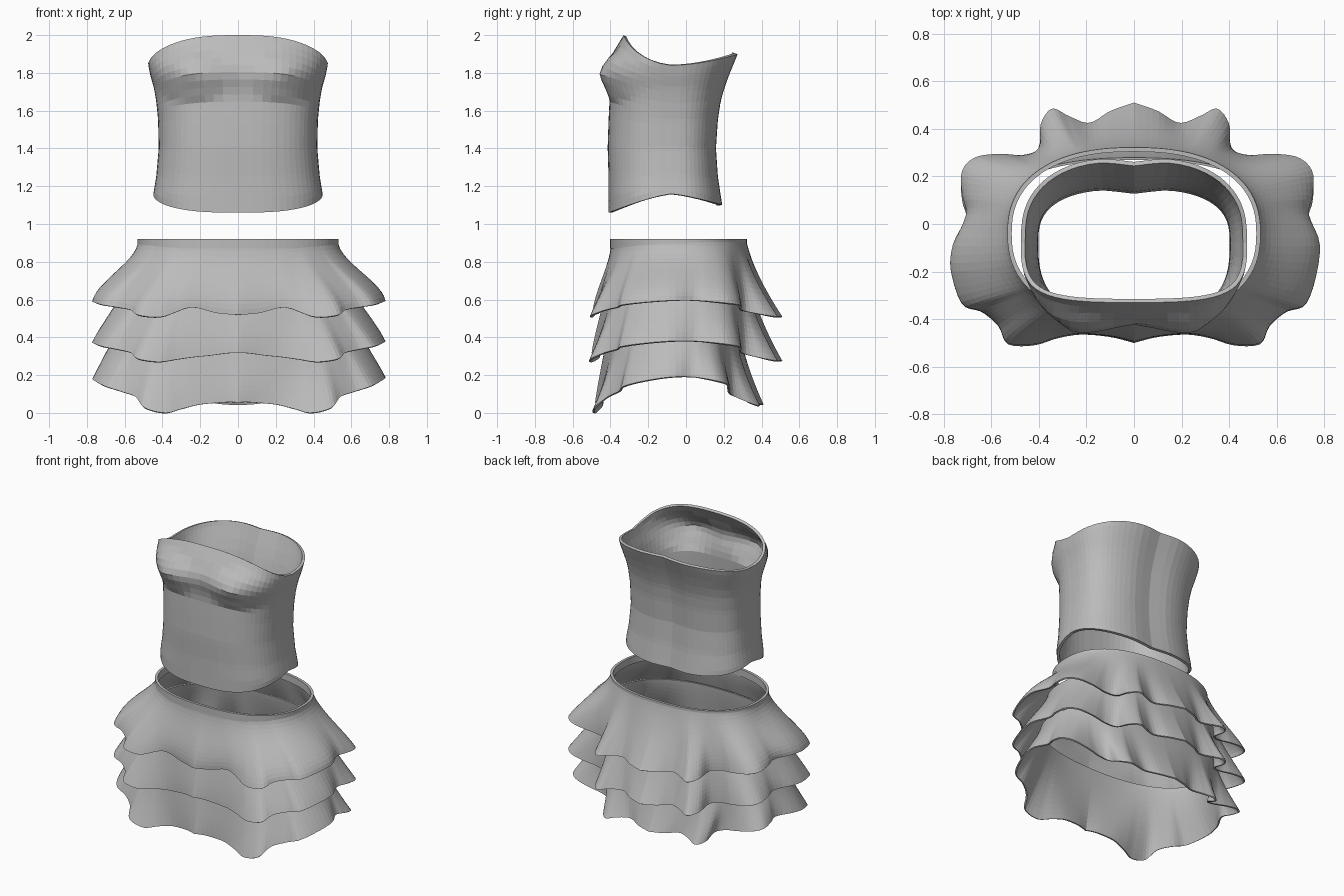
import bpy
import bmesh
from math import sin, cos, pi, exp, atan2, copysign, hypot

if "Cube" in bpy.data.objects:
    bpy.data.objects.remove(bpy.data.objects["Cube"], do_unlink=True)

grey = bpy.data.materials.new("plain_grey")
grey.use_nodes = True
grey.diffuse_color = (0.5, 0.5, 0.5, 1)
grey.node_tree.nodes["Principled BSDF"].inputs["Base Color"].default_value = (0.5, 0.5, 0.5, 1)


def spline(points, t):
    """Smooth value through rows of equal length, t from 0 to 1."""
    n = len(points) - 1
    i = min(int(t * n), n - 1)
    f = t * n - i
    a, b, c, d = (points[max(0, min(n, i + k))] for k in (-1, 0, 1, 2))
    return [q + f * (r - p + f * (2 * p - 5 * q + 4 * r - s + f * (3 * (q - r) + s - p))) / 2
            for p, q, r, s in zip(a, b, c, d)]


def at_height(rows, z):
    """Linear lookup of a row whose first value is its height."""
    for low, high in zip(rows, rows[1:]):
        if z <= high[0]:
            break
    f = max(0, min(1, (z - low[0]) / (high[0] - low[0])))
    return [p + f * (q - p) for p, q in zip(low, high)][1:]


def power(value, exponent):
    return copysign(abs(value) ** exponent, value)


def cloth(name, point, around, rings, thickness):
    """Closed band of cloth; point(u, v) gives a position, v = 0 is the bottom."""
    bm = bmesh.new()
    grid = [[bm.verts.new(point(i / around, j / rings)) for i in range(around)]
            for j in range(rings + 1)]
    for low, high in zip(grid, grid[1:]):
        for i in range(around):
            k = (i + 1) % around
            bm.faces.new((low[i], low[k], high[k], high[i]))
    mesh = bpy.data.meshes.new(name)
    bm.to_mesh(mesh)
    bm.free()
    mesh.materials.append(grey)
    obj = bpy.data.objects.new(name, mesh)
    bpy.context.collection.objects.link(obj)
    shell = obj.modifiers.new("thickness", "SOLIDIFY")
    shell.thickness = thickness
    shell.offset = -1
    return obj


# Strapless bodice: height, half width, front y, back y
BODY = [(1.06, .445, -.41, .205), (1.15, .45, -.41, .19), (1.25, .433, -.41, .175),
        (1.4, .42, -.415, .165), (1.55, .423, -.41, .175), (1.65, .433, -.405, .19),
        (1.72, .445, -.41, .21), (1.79, .465, -.425, .235), (1.85, .477, -.415, .26),
        (1.91, .475, -.385, .285), (2.0, .46, -.33, .295)]


def bodice_point(u, v):
    angle = u * 2 * pi - pi / 2
    c, s = cos(angle), sin(angle)
    front, back = max(0, -s), max(0, s)
    bottom = 1.16 - .10 * front ** .95 - .06 * back
    top = 1.84 + .16 * front ** 1.15 + .06 * back ** 1.4
    z = bottom + (top - bottom) * v
    width, y_front, y_back = at_height(BODY, z)
    middle = -.08
    x = width * power(c, .74)
    y = middle + power(s, .74) * ((y_back - middle) if s > 0 else (middle - y_front))
    # Two pointed bust cups on the front, spine groove on the back
    if s < 0:
        reach = hypot((abs(x) - .25) / .21, (z - 1.79) / (.13 if z > 1.79 else .15))
        y -= .058 * max(0, 1 - reach) ** .8 * min(1, front * 2)
    else:
        y -= .02 * exp(-(x / .09) ** 2)
    return x, y, z


cloth("bodice", bodice_point, 64, 24, .018)

# Ruffled hem outline from front centre round to back centre: x, y, lift
HEM = [(0, -.50, .16), (.10, -.475, .2), (.22, -.465, .22), (.32, -.48, .12), (.42, -.51, 0),
       (.53, -.505, .15), (.57, -.43, .45), (.64, -.37, .6), (.72, -.34, .75), (.765, -.22, .9),
       (.78, -.08, 1), (.735, .04, 1), (.75, .12, .95), (.75, .22, .85), (.69, .28, .75),
       (.58, .295, .62), (.48, .29, .5), (.41, .32, .35), (.40, .42, .15), (.35, .485, .05),
       (.28, .455, .12), (.19, .425, .15), (.10, .475, .08), (0, .51, .05)]
CENTRE = -.04


def skirt_tier(name, top, spread_x, spread_y, low, rise, ease, front=1, back=1,
               centre_lift=0, side_lift=0, back_lift=0, pinch=0):
    def point(u, v):
        half = 1 if u <= .5 else -1
        x, y, lift = spline(HEM, min(1, 2 * u if u <= .5 else 2 - 2 * u))
        depth = back if y > CENTRE else front
        y = CENTRE + (y - CENTRE) * depth
        angle = atan2((y - CENTRE) / .47, x / .76)
        c, s = cos(angle), sin(angle)
        round_x, round_y = power(c, .85), power(s, .85) * depth
        # The right side hangs a little closer, and front corners may be drawn in
        if half < 0:
            x *= 1 - .04 * c * max(0, min(1, (y + .18) / .15))
        x *= 1 - pinch * max(0, -s) ** 3
        # Hem height with waves across the front
        hem = low + rise * lift
        if s < 0:
            hem += centre_lift * exp(-(x / .14) ** 2) + side_lift * exp(-((x - .25) / .1) ** 2)
        else:
            hem += back_lift * s * s
        # Smooth flare from the waist line, with ruffles growing towards the hem
        down = 1 - v
        curve = ease * (1 - .9 * max(0, s))
        flare = curve * down * down * (3 - 2 * down) + (1 - curve) * down
        ruffle = down ** 1.8
        full_x, full_y = .75 * round_x, CENTRE + .45 * round_y
        waist_x, waist_y = .53 * spread_x * round_x, CENTRE + .36 * spread_y * round_y
        return (half * (waist_x + (full_x - waist_x) * flare + (x - full_x) * ruffle),
                waist_y + (full_y - waist_y) * flare + (y - full_y) * ruffle,
                top + (hem - top) * down)
    return cloth(name, point, 176, 14, .01)


skirt_tier("upper_skirt_tier", .91, 1, 1, .505, .09, 1, front=.99, side_lift=.035)
skirt_tier("middle_skirt_tier", .72, 1.09, 1.04, .27, .11, .4, centre_lift=.03)
skirt_tier("lower_skirt_tier", .47, 1.2, 1.08, 0, .19, .3, front=.96, back=.82,
           centre_lift=.025, back_lift=.035, pinch=.12)


# Waistband rim
def band_point(u, v):
    angle = u * 2 * pi - pi / 2
    return (.532 * power(cos(angle), .85), CENTRE + .362 * power(sin(angle), .85), .87 + .05 * v)


cloth("waistband", band_point, 88, 2, .018)
